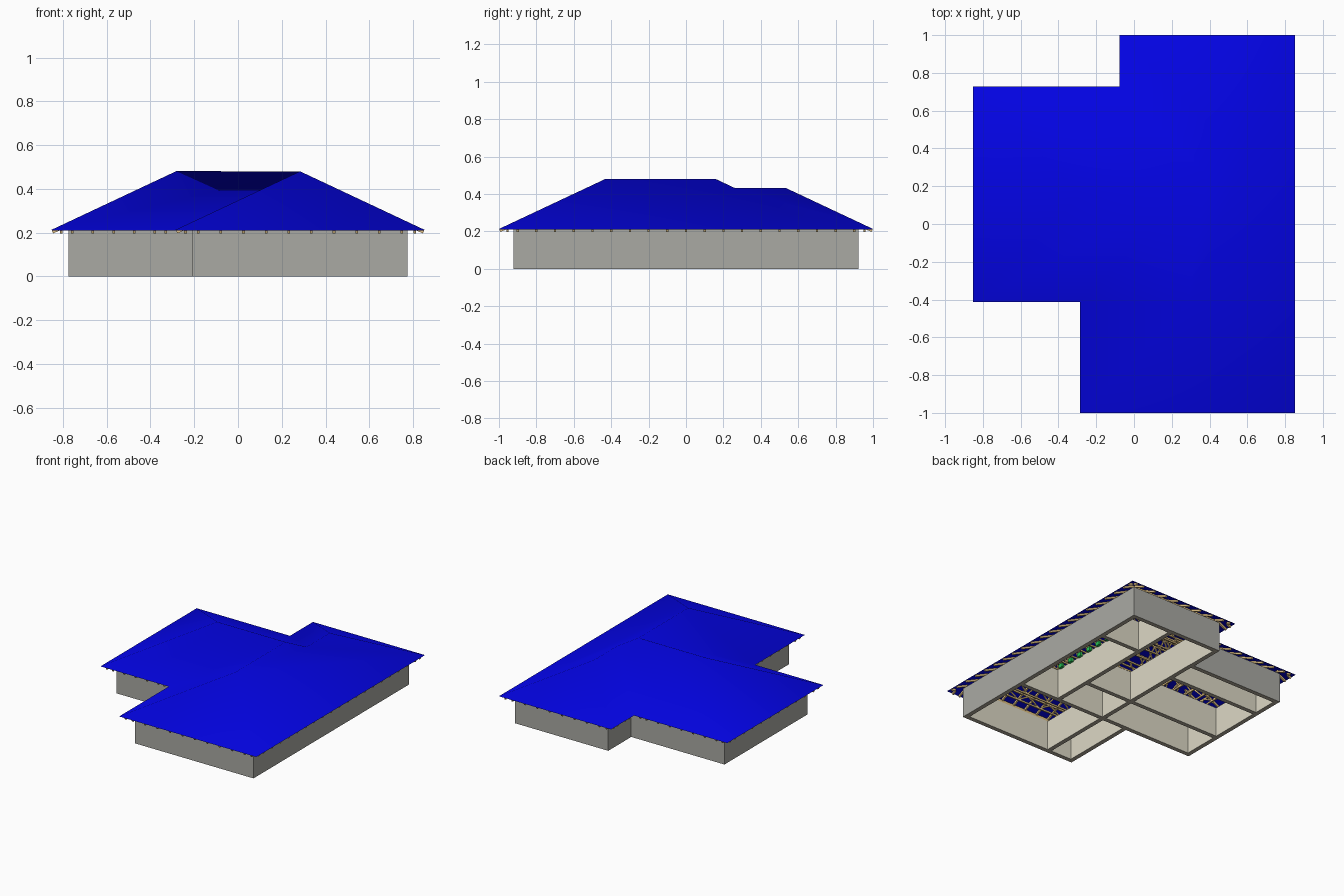
import bpy, bmesh, math
from mathutils import Vector

if "Cube" in bpy.data.objects:
    bpy.data.objects.remove(bpy.data.objects["Cube"])

EAVE, SLOPE, WALL_TOP = 0.213, 0.47, 0.226

# eave outline, counter-clockwise, and the overlapping hip rectangles behind it
EAVES = [(-0.285, -1), (0.852, -1), (0.852, 1), (-0.077, 1),
         (-0.077, 0.727), (-0.852, 0.727), (-0.852, -0.412), (-0.285, -0.412)]
HIPS = [(-0.285, 0.852, -1, 0.727), (-0.852, 0.852, -0.412, 0.727), (-0.077, 0.852, -0.2, 1)]


def material(name, rgb):
    m = bpy.data.materials.new(name)
    m.diffuse_color = (*rgb, 1)
    m.use_nodes = True
    m.node_tree.nodes["Principled BSDF"].inputs["Base Color"].default_value = m.diffuse_color
    return m


BLUE = material("blue_roofing", (0.001, 0.001, 0.79))
GREY = material("grey_render", (0.40, 0.40, 0.37))
TAUPE = material("taupe_footing", (0.44, 0.40, 0.32))
CREAM = material("cream_plaster", (0.72, 0.69, 0.56))
TIMBER = material("tan_timber", (0.74, 0.53, 0.23))
GREEN = material("green_metal", (0.02, 0.52, 0.09))


def finish(name, bm, *mats):
    me = bpy.data.meshes.new(name)
    bm.to_mesh(me)
    bm.free()
    ob = bpy.data.objects.new(name, me)
    bpy.context.collection.objects.link(ob)
    for m in mats:
        me.materials.append(m)
    return ob


def beam(bm, a, b, w=0.012, d=0.014):
    """Rectangular timber from a to b, w wide and d deep."""
    a, b = Vector(a), Vector(b)
    if (b - a).length < 0.005:
        return
    axis = (b - a).normalized()
    side = axis.cross(Vector((0, 0, 1)))
    side = side.normalized() if side.length > 1e-4 else Vector((1, 0, 0))
    up = side.cross(axis)
    ring = [side * (sx * w / 2) + up * (sz * d / 2)
            for sx, sz in ((-1, -1), (1, -1), (1, 1), (-1, 1))]
    v0 = [bm.verts.new(a + o) for o in ring]
    v1 = [bm.verts.new(b + o) for o in ring]
    faces = [bm.faces.new(v0[::-1]), bm.faces.new(v1)]
    for i in range(4):
        j = (i + 1) % 4
        faces.append(bm.faces.new((v0[i], v0[j], v1[j], v1[i])))
    bmesh.ops.recalc_face_normals(bm, faces=faces)


def box(bm, x0, x1, y0, y1, z0, z1):
    x, z = (x0 + x1) / 2, (z0 + z1) / 2
    beam(bm, (x, y0, z), (x, y1, z), x1 - x0, z1 - z0)


def inset(dist):
    """Eave outline moved inwards."""
    out = []
    for i, p in enumerate(EAVES):
        p = Vector(p)
        e0 = (p - Vector(EAVES[i - 1])).normalized()
        e1 = (Vector(EAVES[(i + 1) % 8]) - p).normalized()
        out.append(p + dist * Vector((-e0.y - e1.y, e0.x + e1.x)))
    return out


def rise(x, y):
    """Distance from the governing eave, so roof height / slope."""
    return max(min(x - a, b - x, y - c, d - y) for a, b, c, d in HIPS)


def roof_z(x, y):
    return EAVE + SLOPE * rise(x, y)


# hipped roof: eave corners 0-7, then ridge points; shaded smooth like one skin
RIDGE = [(0.2835, -0.4315), (0.2835, 0.1575), (0.3875, 0.2625),
         (0.3875, 0.5355), (-0.2825, 0.1575)]
SLOPES = [(0, 1, 8), (1, 2, 11, 10, 9, 8), (2, 3, 11), (3, 4, 10, 11),
          (4, 5, 12, 9, 10), (5, 6, 12), (6, 7, 9, 12), (7, 0, 8, 9)]
bm = bmesh.new()
vs = [bm.verts.new((x, y, roof_z(x, y))) for x, y in EAVES + RIDGE]
for f in SLOPES:
    bm.faces.new([vs[i] for i in f]).smooth = True
roof = finish("roof", bm, BLUE)
sol = roof.modifiers.new("thickness", 'SOLIDIFY')
sol.thickness = 0.003
sol.offset = -1
sol.use_rim = False

# outer walls: grey outside, cream inside, taupe underneath
bm = bmesh.new()
rings = [[bm.verts.new((*p, z)) for p in inset(d)]
         for d, z in ((0.077, 0), (0.077, WALL_TOP), (0.11, WALL_TOP), (0.11, 0))]
for k in range(4):
    r0, r1 = rings[k], rings[(k + 1) % 4]
    for i in range(8):
        j = (i + 1) % 8
        bm.faces.new((r0[i], r0[j], r1[j], r1[i])).material_index = (0, 0, 1, 2)[k]
finish("outer_walls", bm, GREY, CREAM, TAUPE)

# partition walls: (x0, x1, y0, y1)
bm = bmesh.new()
for x0, x1, y0, y1 in [(-0.2, 0.75, -0.333, -0.3), (0.002, 0.035, -0.9, 0.66),
                       (0.03, 0.41, -0.03, 0.003), (0.405, 0.438, -0.31, 0.9),
                       (-0.75, 0.01, -0.03, 0.003), (-0.75, 0.01, 0.40, 0.433),
                       (0.43, 0.75, 0.54, 0.573)]:
    box(bm, x0, x1, y0, y1, 0, WALL_TOP)
bm.normal_update()
for f in bm.faces:
    f.material_index = 1 if f.normal.z < -0.5 else 0
finish("partition_walls", bm, CREAM, TAUPE)

# rafters running up from every eave to the hip, valley or ridge
bm = bmesh.new()
DROP = 0.0125
for i in range(8):
    a, b = Vector(EAVES[i]), Vector(EAVES[(i + 1) % 8])
    e = (b - a).normalized()
    n = Vector((-e.y, e.x))
    count = max(2, round((b - a).length / 0.1))
    for s in range(count + 1):
        p = a.lerp(b, s / count)
        p += e * (0.045 if s == 0 else -0.045 if s == count else 0)
        t = 0.01
        while t < 0.58 and abs(rise(*(p + n * t)) - t) < 1e-3:
            t += 0.01
        t -= 0.015
        if t > 0.02:
            beam(bm, (*(p + n * 0.005), EAVE + SLOPE * 0.005 - DROP),
                 (*(p + n * t), EAVE + SLOPE * t - DROP))
finish("rafters", bm, TIMBER)


def truss(bm, at, lo, hi, across):
    """Bottom chord, top chord and zigzag webs in one vertical plane."""
    def pt(s, z=None):
        x, y = (s, at) if across else (at, s)
        return (x, y, roof_z(x, y) - 0.017 if z is None else z)
    zb = WALL_TOP + 0.006
    beam(bm, pt(lo, zb), pt(hi, zb), 0.01, 0.012)
    n = 2 * round((hi - lo) / 0.2)
    nodes = [lo + (hi - lo) * i / n for i in range(n + 1)]
    for i in range(n):
        s, e = nodes[i], nodes[i + 1]
        for k in range(4):  # the top chord follows the roof closely
            beam(bm, pt(s + (e - s) * k / 4), pt(s + (e - s) * (k + 1) / 4), 0.01, 0.012)
        if i % 2:
            beam(bm, pt(s), pt(e, zb), 0.008, 0.01)
        else:
            beam(bm, pt(s, zb), pt(e), 0.008, 0.01)


# trusses over the long block and over the left wing
bm = bmesh.new()
for i in range(19):
    y = -0.9 + 0.1 * i
    truss(bm, y, -0.2 if y < 0.65 else 0.01, 0.765, True)
for i in range(6):
    truss(bm, -0.765 + 0.1 * i, -0.325, 0.64, False)
finish("trusses", bm, TIMBER)

# green joist hangers along the inner bearing wall
bm = bmesh.new()
for i in range(7):
    y = -0.25 + 0.1 * i
    box(bm, 0.438, 0.458, y - 0.018, y + 0.018, WALL_TOP - 0.008, WALL_TOP + 0.022)
finish("joist_hangers", bm, GREEN)
